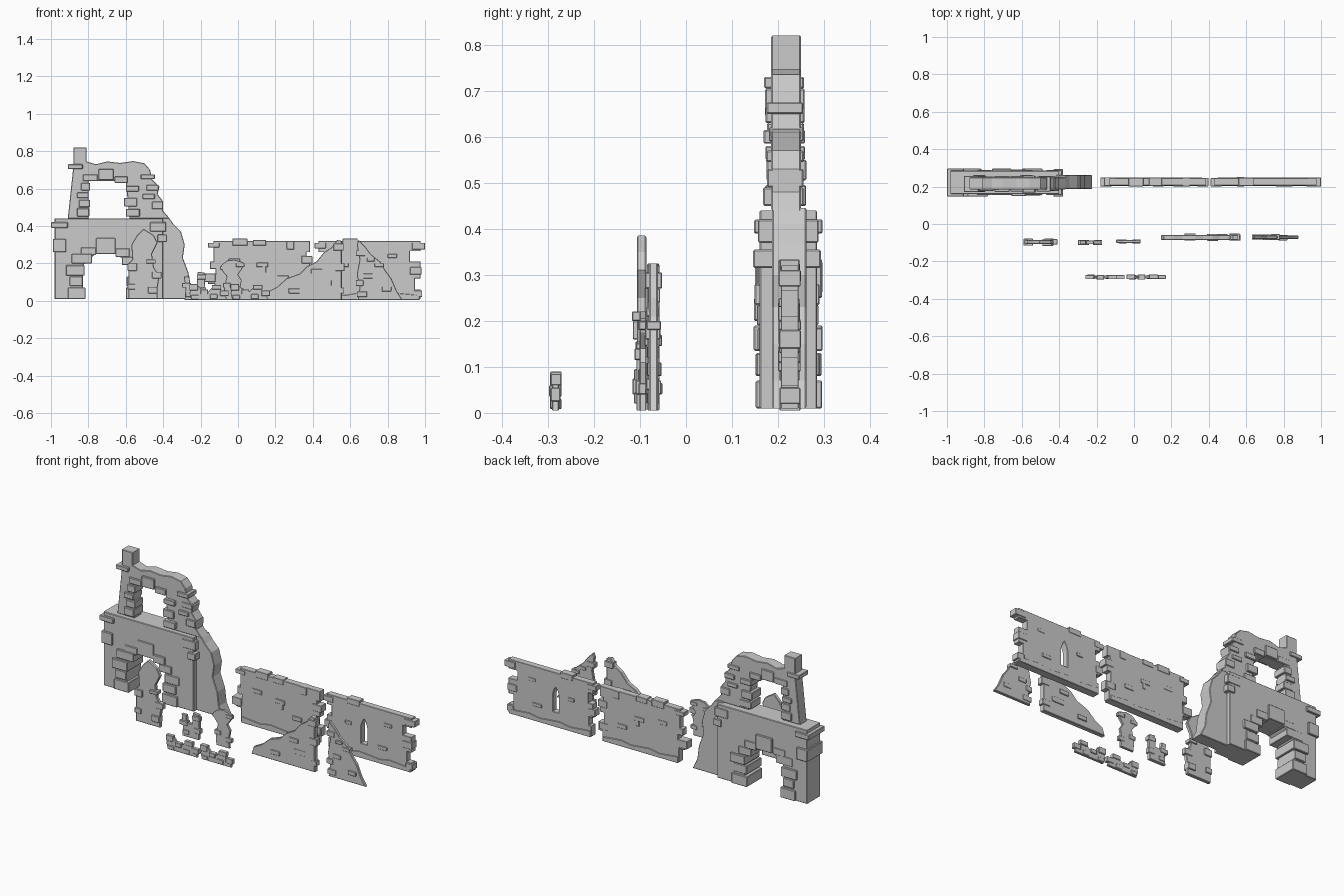
import bpy, bmesh, random
random.seed(4)


def slab(name, pts, y0, y1, hole=None, bevel=0.003):
    """Extrude an x-z outline (optionally pierced) between y0 and y1."""
    cu = bpy.data.curves.new(name, 'CURVE')
    cu.dimensions, cu.fill_mode = '2D', 'BOTH'
    for ring in [pts] + ([hole] if hole else []):
        sp = cu.splines.new('POLY')
        sp.points.add(len(ring) - 1)
        for p, (x, z) in zip(sp.points, ring):
            p.co = (x, z, 0, 1)
        sp.use_cyclic_u = True
    cu.extrude = (y1 - y0) / 2 - bevel
    cu.bevel_depth, cu.bevel_resolution, cu.offset = bevel, 0, -bevel
    tmp = bpy.data.objects.new(name + "_outline", cu)
    bpy.context.collection.objects.link(tmp)
    bpy.context.view_layer.update()
    me = bpy.data.meshes.new_from_object(tmp.evaluated_get(bpy.context.evaluated_depsgraph_get()))
    bpy.data.objects.remove(tmp)
    bm = bmesh.new()
    bm.from_mesh(me)
    bmesh.ops.remove_doubles(bm, verts=bm.verts, dist=1e-5)
    for v in bm.verts:
        x, z, d = v.co
        v.co = (x, (y0 + y1) / 2 + d, z)
    bmesh.ops.recalc_face_normals(bm, faces=bm.faces)
    for f in bm.faces:
        f.smooth = False
    bm.to_mesh(me)
    bm.free()
    ob = bpy.data.objects.new(name, me)
    bpy.context.collection.objects.link(ob)
    return ob


def stones(name, rects, y0, y1, jitter=0.004, bevel=0.003):
    """Group of bevelled stones (x0, x1, z0, z1) passing right through a wall."""
    bm = bmesh.new()
    for x0, x1, z0, z1 in rects:
        a, b = y0 + random.uniform(0, jitter), y1 - random.uniform(0, jitter)
        vs = bmesh.ops.create_cube(bm, size=1)['verts']
        for v in vs:
            v.co = (x0 + (v.co.x + .5) * (x1 - x0), a + (v.co.y + .5) * (b - a),
                    z0 + (v.co.z + .5) * (z1 - z0))
    bmesh.ops.bevel(bm, geom=bm.edges[:], offset=bevel, segments=1, affect='EDGES')
    me = bpy.data.meshes.new(name)
    bm.to_mesh(me)
    bm.free()
    bpy.context.collection.objects.link(bpy.data.objects.new(name, me))


# Gatehouse lower storey with stepped arch
slab("gate_block", [(-.98, .01), (-.83, .01), (-.83, .19), (-.80, .22), (-.76, .25), (-.65, .25),
                    (-.61, .22), (-.58, .19), (-.58, .01), (-.40, .01), (-.40, .44), (-.98, .44)], .16, .285)
stones("gate_stones", [
    (-1.0, -.91, .39, .42), (-.99, -.92, .26, .33), (-.43, -.38, .315, .355), (-.47, -.385, .37, .42),
    (-.91, -.815, .01, .07), (-.90, -.83, .08, .13), (-.92, -.82, .135, .19), (-.89, -.78, .20, .25),
    (-.84, -.76, .245, .285), (-.76, -.655, .25, .335), (-.655, -.58, .235, .28), (-.62, -.54, .19, .235),
    (-.585, -.49, .135, .185), (-.595, -.51, .08, .13), (-.60, -.50, .01, .07)], .145, .298, .012)

# Broken buttress beside the gate
slab("broken_buttress", [(-.42, .01), (-.225, .01), (-.255, .07), (-.265, .15), (-.295, .23), (-.285, .30),
                         (-.305, .37), (-.345, .41), (-.37, .445), (-.42, .445)], .187, .262)

# Upper storey: ruined wall around a window, with chimney stub
slab("upper_ruin", [(-.91, .44), (-.80, .44), (-.80, .64), (-.60, .64), (-.58, .44), (-.365, .44), (-.40, .48),
                    (-.40, .53), (-.43, .57), (-.42, .61), (-.46, .65), (-.47, .70), (-.50, .735), (-.56, .747),
                    (-.63, .737), (-.70, .745), (-.76, .73), (-.81, .745), (-.81, .82), (-.88, .82), (-.88, .72)],
     .185, .25)
stones("upper_stones", [
    (-.86, -.795, .45, .495), (-.85, -.79, .50, .54), (-.86, -.80, .55, .58), (-.84, -.79, .59, .63),
    (-.83, -.75, .64, .675), (-.745, -.665, .645, .705), (-.66, -.59, .63, .665), (-.60, -.53, .585, .615),
    (-.61, -.54, .505, .55), (-.60, -.525, .45, .49), (-.91, -.83, .705, .73)], .167, .262, .01)
stones("upper_edge_stones", [(-.52, -.445, .65, .675), (-.49, -.425, .59, .62), (-.51, -.445, .545, .57),
                             (-.46, -.40, .49, .53)], .17, .258, .01)

# Two curtain walls with toothed ends
slab("wall_left", [(-.125, .01), (.37, .01), (.37, .06), (.395, .06), (.395, .11), (.36, .11), (.36, .17),
                   (.385, .17), (.385, .22), (.365, .22), (.365, .26), (.385, .26), (.385, .32), (-.13, .32),
                   (-.13, .21), (-.15, .21), (-.15, .17), (-.12, .17), (-.12, .14), (-.16, .14), (-.16, .09),
                   (-.125, .09)], .206, .245, bevel=.002)
slab("wall_right", [(.44, .01), (.975, .01), (.975, .06), (.945, .06), (.945, .12), (.975, .12), (.975, .21),
                    (.92, .21), (.92, .265), (.975, .265), (.975, .32), (.43, .32), (.43, .26), (.46, .26),
                    (.46, .20), (.43, .20), (.43, .12), (.455, .12), (.455, .07), (.44, .07)], .206, .245,
     [(.65, .09), (.69, .09), (.69, .19), (.68, .22), (.67, .235), (.66, .22), (.65, .19)], bevel=.002)
for name, x0, x1 in (("wall_left", -.12, .365), ("wall_right", .445, .97)):
    # uneven footing course
    top = [(x1 + (x0 - x1) * i / 8, .03 + .012 * (i % 3) / 2) for i in range(9)]
    slab(name + "_footing", [(x0, .005), (x1, .005)] + top, .203, .249, bevel=.002)
stones("wall_stones", [
    (-.03, .05, .295, .333), (.26, .30, .275, .32), (-.16, -.10, .285, .31), (-.18, -.12, .10, .145),
    (.08, .15, .295, .325), (.10, .16, .18, .205), (.13, .15, .15, .20), (.34, .397, .20, .24),
    (.33, .39, .07, .11), (-.05, .01, .20, .225), (.21, .27, .11, .135),
    (.56, .64, .30, .333), (.41, .47, .28, .31), (.415, .46, .13, .17), (.93, 1.0, .275, .31),
    (.92, .98, .14, .18), (.80, .85, .23, .25), (.55, .59, .18, .20), (.76, .82, .09, .11),
    (.94, .985, .02, .055)], .2, .25, .004, .002)

# Free-standing fragments in the middle row
slab("leaning_pillar", [(-.585, .01), (-.43, .01), (-.43, .07), (-.42, .13), (-.45, .18), (-.46, .25), (-.43, .31),
                        (-.45, .35), (-.505, .385), (-.54, .35), (-.57, .30), (-.565, .22), (-.585, .20)],
     -.107, -.086)
stones("pillar_stones", [(-.59, -.54, .16, .20), (-.46, -.41, .12, .155), (-.48, -.43, .04, .075),
                         (-.49, -.44, .20, .22), (-.59, -.55, .06, .09), (-.44, -.385, .315, .35)][:5],
       -.118, -.078, .008, .002)
slab("low_stump", [(-.285, .005), (-.18, .005), (-.175, .07), (-.18, .15), (-.215, .155), (-.22, .09), (-.255, .085),
                   (-.26, .13), (-.29, .13), (-.28, .07)], -.108, -.088, bevel=.002)
stones("stump_stones", [(-.30, -.25, .07, .095), (-.22, -.17, .115, .14), (-.28, -.24, .02, .045),
                        (-.21, -.17, .04, .07)], -.113, -.083, .004, .002)
slab("tall_stump", [(-.07, .005), (.015, .005), (.01, .06), (.02, .11), (.0, .14), (.025, .175), (.03, .205),
                    (-.02, .22), (-.06, .215), (-.09, .19), (-.085, .16), (-.06, .13), (-.075, .07)],
     -.101, -.086, bevel=.002)
stones("tall_stump_stones", [(-.095, -.05, .165, .185), (-.01, .035, .18, .20), (-.08, -.04, .07, .095),
                             (-.01, .03, .04, .065)], -.104, -.082, .003, .002)
slab("sloped_ruin_left", [(.145, .005), (.555, .005), (.555, .32), (.53, .325), (.50, .285), (.46, .26), (.42, .21),
                          (.37, .185), (.33, .145), (.26, .12), (.21, .075), (.16, .05)], -.085, -.058)
stones("sloped_left_stones", [(.42, .50, .08, .11), (.39, .45, .145, .17), (.51, .565, .27, .305), (.52, .57, .16, .20),
                              (.27, .33, .04, .065), (.515, .565, .04, .07)], -.09, -.051, .005, .002)
slab("sloped_ruin_right", [(.64, .005), (.88, .005), (.85, .05), (.82, .12), (.79, .16), (.76, .21), (.71, .25),
                           (.68, .29), (.645, .325), (.635, .30), (.65, .22), (.635, .14), (.65, .07)], -.08, -.061)
stones("sloped_right_stones", [(.63, .68, .24, .27), (.67, .72, .12, .145), (.63, .67, .08, .11), (.73, .78, .18, .20),
                               (.77, .82, .05, .075), (.635, .69, .02, .05), (.69, .73, .21, .23)],
       -.088, -.054, .005, .002)

# Low crumbling boundary wall in front, two lengths
for i, x in enumerate((-.26, -.04)):
    slab("boundary_wall_%d" % i, [(x + .01, .005), (x + .20, .005), (x + .195, .03), (x + .205, .055), (x + .17, .055),
                                  (x + .165, .075), (x + .12, .07), (x + .10, .05), (x + .07, .055),
                                  (x + .05, .08), (x + .01, .08), (x, .04)], -.291, -.276, bevel=.002)
    stones("boundary_stones_%d" % i, [(x, x + .045, .055, .09), (x + .12, x + .17, .06, .085),
                                      (x + .165, x + .21, .025, .055), (x + .06, x + .10, .035, .06),
                                      (x + .01, x + .05, .008, .03), (x + .11, x + .15, .01, .035)],
           -.298, -.27, .004, .002)
